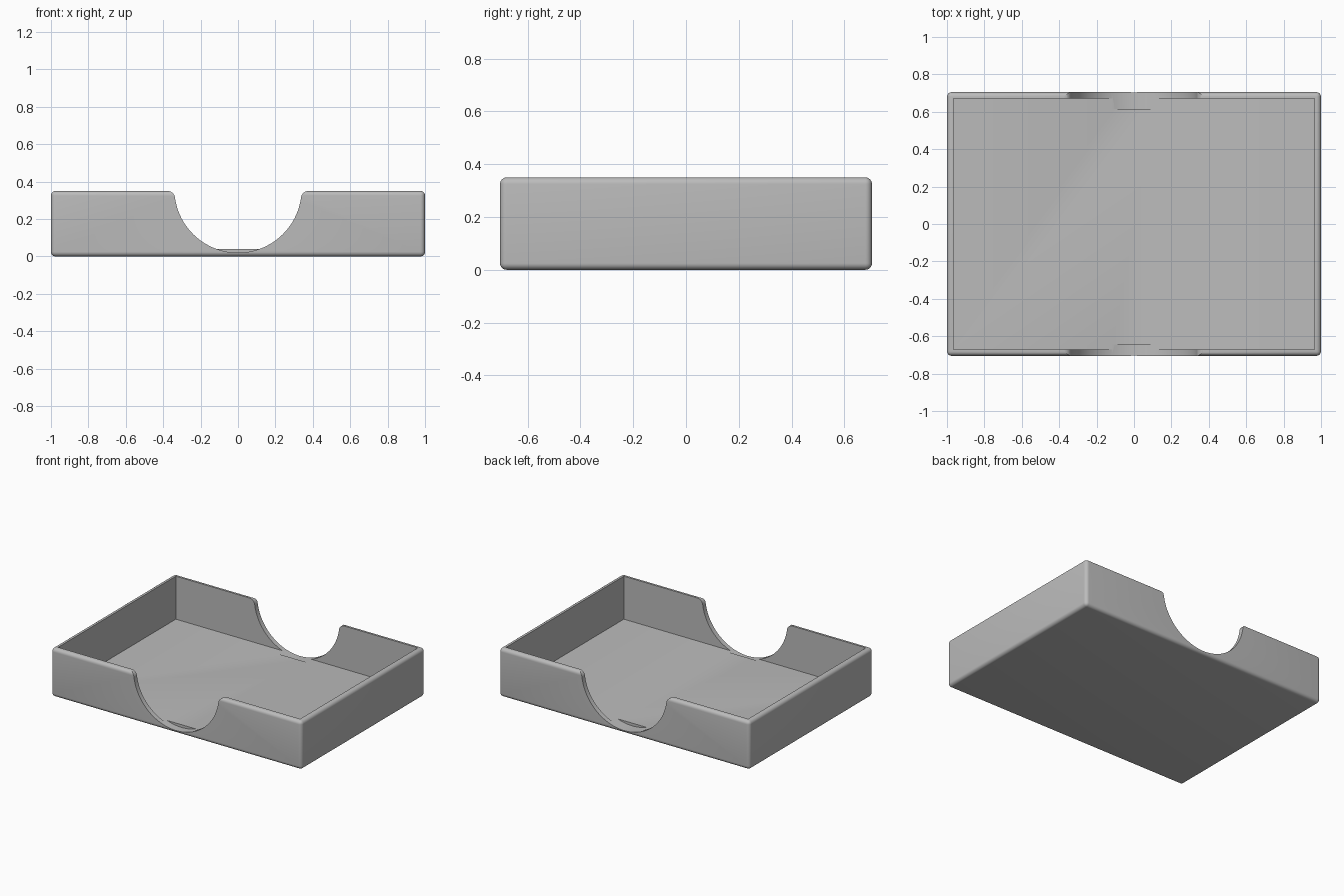
import bpy, bmesh, math
from mathutils import Vector

cube = bpy.data.objects.get("Cube")
if cube:
    bpy.data.objects.remove(cube, do_unlink=True)

WIDTH, DEPTH, HEIGHT = 2.0, 1.41, 0.35
WALL, FLOOR, ROUND = 0.034, 0.04, 0.025

grey = bpy.data.materials.new("plain grey")
grey.use_nodes = True
colour = (0.5, 0.5, 0.5, 1)
grey.diffuse_color = colour
grey.node_tree.nodes["Principled BSDF"].inputs["Base Color"].default_value = colour


def add_object(name, bm):
    mesh = bpy.data.meshes.new(name)
    bmesh.ops.recalc_face_normals(bm, faces=bm.faces)
    bm.to_mesh(mesh)
    bm.free()
    mesh.materials.append(grey)
    obj = bpy.data.objects.new(name, mesh)
    bpy.context.collection.objects.link(obj)
    return obj


def box(name, size, base, bevel=0):
    bm = bmesh.new()
    bmesh.ops.create_cube(bm, size=1)
    bmesh.ops.scale(bm, vec=size, verts=bm.verts)
    bmesh.ops.translate(bm, vec=(0, 0, base + size[2] / 2), verts=bm.verts)
    if bevel:
        bmesh.ops.bevel(bm, geom=bm.edges[:], offset=bevel, segments=6,
                        profile=0.5, affect='EDGES')
    return add_object(name, bm)


def notch_profile():
    """Half circle scoop whose upper corners flare outward into the rim."""
    radius, centre_z, fillet = 0.34, 0.36, 0.04
    # Fillet circle touches the rim and the outside of the scoop circle
    fz = HEIGHT - fillet
    fx = math.sqrt((radius + fillet) ** 2 - (centre_z - fz) ** 2)
    touch = math.atan2(fz - centre_z, fx)
    right = [Vector((fx + fillet * math.cos(a), fz + fillet * math.sin(a)))
             for a in (math.pi / 2 + (math.pi / 2 + touch) * i / 8 for i in range(9))]
    left = [Vector((-p.x, p.y)) for p in reversed(right)]
    scoop = [Vector((radius * math.cos(a), centre_z + radius * math.sin(a)))
             for a in (touch - (math.pi + 2 * touch) * i / 48 for i in range(1, 48))]
    top = HEIGHT + 0.1
    return [Vector((fx, top))] + right + scoop + left + [Vector((-fx, top))]


def notch(name, y_start, y_end):
    bm = bmesh.new()
    face = bm.faces.new([bm.verts.new((p.x, y_start, p.y)) for p in notch_profile()])
    out = bmesh.ops.extrude_face_region(bm, geom=[face])
    moved = [v for v in out["geom"] if isinstance(v, bmesh.types.BMVert)]
    bmesh.ops.translate(bm, vec=(0, y_end - y_start, 0), verts=moved)
    return add_object(name, bm)


# Rounded outer block
tray = box("tray", (WIDTH, DEPTH, HEIGHT), 0, ROUND)

# Hollow inside and the two thumb notches, slightly cut into the floor
cutters = [
    box("cavity_cutter", (WIDTH - 2 * WALL, DEPTH - 2 * WALL, HEIGHT), FLOOR),
    notch("front_notch_cutter", -0.645, -0.9),
    notch("back_notch_cutter", 0.615, 0.9),
]
bpy.context.view_layer.objects.active = tray
for cutter in cutters:
    mod = tray.modifiers.new(cutter.name, 'BOOLEAN')
    mod.operation = 'DIFFERENCE'
    mod.solver = 'EXACT'
    mod.object = cutter
    bpy.ops.object.modifier_apply(modifier=mod.name)
for cutter in cutters:
    bpy.data.objects.remove(cutter, do_unlink=True)

# Smooth the rounded edges, keep the cut edges sharp
bpy.ops.object.select_all(action='DESELECT')
tray.select_set(True)
bpy.ops.object.shade_smooth_by_angle(angle=math.radians(30))
